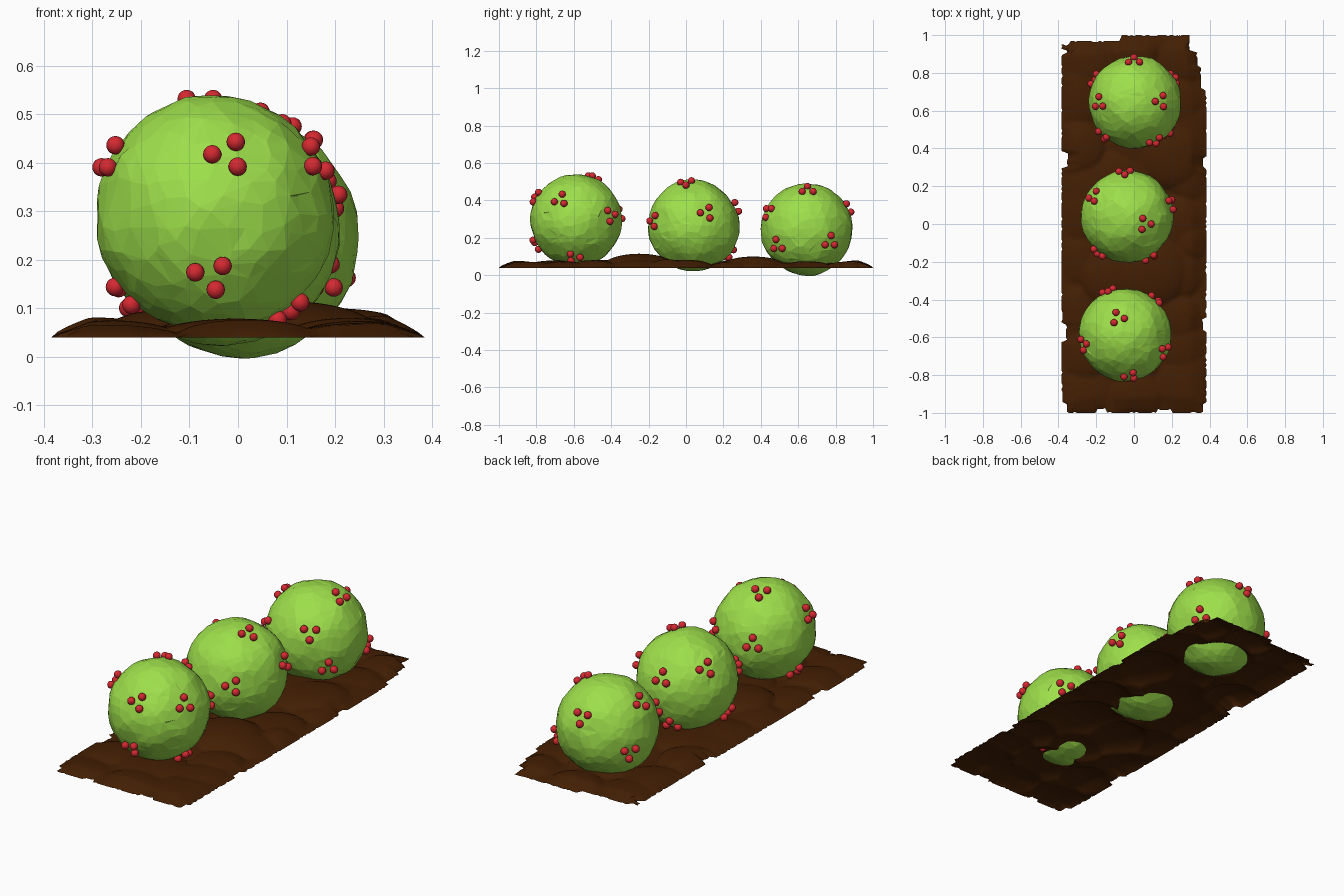
import bpy, bmesh, math, random
from mathutils import Vector, noise

random.seed(7)
if "Cube" in bpy.data.objects:
    bpy.data.objects.remove(bpy.data.objects["Cube"])


def material(name, rgb):
    m = bpy.data.materials.new(name)
    m.use_nodes = True
    m.diffuse_color = (*rgb, 1)
    bsdf = m.node_tree.nodes["Principled BSDF"]
    bsdf.inputs["Base Color"].default_value = (*rgb, 1)
    bsdf.inputs["Roughness"].default_value = 0.8
    return m


LEAF = material("leaf green", (0.34, 0.74, 0.07))
BERRY = material("berry red", (0.66, 0.022, 0.03))
SOIL = material("soil brown", (0.056, 0.0135, 0.001))


def add_object(name, bm, mat, smooth):
    mesh = bpy.data.meshes.new(name)
    bm.to_mesh(mesh)
    bm.free()
    mesh.materials.append(mat)
    for p in mesh.polygons:
        p.use_smooth = smooth
    ob = bpy.data.objects.new(name, mesh)
    bpy.context.collection.objects.link(ob)
    return ob


# Soil bed: an open sheet of overlapping low mounds with a ragged border
HALF_X, HALF_Y, BASE = 0.385, 1.0, 0.04
NX, NY = 60, 150
mounds = []
for i in range(3):
    for j in range(9):
        mounds.append((-0.26 + 0.26 * i + random.uniform(-0.05, 0.05),
                       -0.9 + 0.225 * j + random.uniform(-0.06, 0.06),
                       random.uniform(0.13, 0.18), random.uniform(0.025, 0.045)))
mounds += [(0.1, -0.25, 0.2, 0.075), (-0.12, -0.28, 0.17, 0.06),
           (0.2, 0.36, 0.18, 0.06), (0.3, -0.1, 0.1, 0.045)]


def soil_height(x, y, edge):
    """Tallest mound at a point, fading to the base at the border."""
    h = 0.008
    for mx, my, r, top in mounds:
        d = ((x - mx) ** 2 + (y - my) ** 2) / r ** 2
        if d < 1:
            h = max(h, top * math.sqrt(1 - d))
    return BASE + h * min(1, edge / 0.08) ** 0.6


def ragged(count, half, notches):
    """Inward offsets along one side: notches (start, end, depth) plus small nicks."""
    out = []
    for k in range(count + 1):
        t = -half + 2 * half * k / count
        depth = sum(d for a, b, d in notches if a <= t <= b)
        out.append(depth + random.choice((0, 0, 0, 0.006)))
    return out


left = ragged(NY, HALF_Y, [(-1, -0.95, 0.03), (-0.62, -0.53, 0.025), (0.3, 0.38, 0.03), (0.94, 0.96, 0.03)])
right = ragged(NY, HALF_Y, [(-1, -0.96, 0.02), (-0.57, -0.5, 0.02), (0.3, 0.36, 0.02),
                            (0.71, 0.83, 0.03), (0.83, 1, 0.05), (0.91, 1, 0.04)])
front = ragged(NX, HALF_X, [(-0.2, -0.15, 0.02), (0.12, 0.2, 0.015)])
back = ragged(NX, HALF_X, [(-0.385, -0.07, 0.03), (-0.385, -0.34, 0.02)])

bm = bmesh.new()
rows = []
for j in range(NY + 1):
    row = []
    for i in range(NX + 1):
        u, v = i / NX, j / NY
        x = -HALF_X + 2 * HALF_X * u
        y = -HALF_Y + 2 * HALF_Y * v
        edge = min(HALF_X - abs(x), HALF_Y - abs(y))
        # Pull only the border strip inwards
        x += left[j] * max(0, 1 - u * 5) - right[j] * max(0, 1 - (1 - u) * 5)
        y += front[i] * max(0, 1 - v * 8) - back[i] * max(0, 1 - (1 - v) * 8)
        row.append(bm.verts.new((x, y, soil_height(x, y, max(0, edge)))))
    rows.append(row)
for a, b in zip(rows, rows[1:]):
    for i in range(NX):
        bm.faces.new((a[i], a[i + 1], b[i + 1], b[i]))
add_object("soil_bed", bm, SOIL, True)


# Bushes: lumpy faceted balls with irregular triangles
RADIUS = 0.245


def bush(name, center, seed):
    bm = bmesh.new()
    bmesh.ops.create_icosphere(bm, subdivisions=4, radius=1)
    for v in bm.verts:
        n = v.co.normalized()
        lump = noise.noise(n * 2.5 + Vector((seed * 5, 0, 0)))
        jitter = Vector([random.uniform(-0.04, 0.04) for _ in range(3)])
        v.co = (n + jitter).normalized() * RADIUS * (1 + 0.03 * lump + random.uniform(-0.005, 0.005))
    ob = add_object(name, bm, LEAF, False)
    ob.location = center
    mod = ob.modifiers.new("facets", "DECIMATE")
    mod.ratio = 0.6


# Berries: groups of three round a point on the bush surface
def berries(name, center, spots):
    bm = bmesh.new()
    for x, y, z, spin in spots:
        n = (Vector((x, y, z)) - Vector(center)).normalized()
        # Spin is measured from level, turning towards the top
        side = Vector((0, 0, 1)).cross(n).normalized()
        up = n.cross(side)
        for k in range(3):
            a = math.radians(spin + 120 * k)
            d = n * RADIUS + (side * math.cos(a) + up * math.sin(a)) * 0.033
            pos = Vector(center) + d.normalized() * (RADIUS + 0.009)
            made = bmesh.ops.create_uvsphere(bm, u_segments=16, v_segments=10, radius=0.019)
            bmesh.ops.translate(bm, verts=made["verts"], vec=pos)
    add_object(name, bm, BERRY, True)


BUSHES = {
    "front": ((-0.048, -0.588, 0.293), [
        (-0.02, -0.8, 0.415, 60), (-0.055, -0.8, 0.17, 45), (-0.275, -0.64, 0.41, 90),
        (-0.085, -0.495, 0.53, 30), (0.155, -0.67, 0.4, 80), (0.12, -0.4, 0.32, 10),
        (-0.14, -0.35, 0.32, 90), (0.11, -0.6, 0.09, 0), (-0.23, -0.58, 0.12, 90)]),
    "middle": ((-0.035, 0.04, 0.265), [
        (0.06, 0, 0.495, 50), (0.2, 0.11, 0.335, 60), (-0.05, 0.28, 0.36, 90),
        (0.09, -0.175, 0.29, 60), (-0.18, -0.14, 0.3, 30), (-0.075, 0.22, 0.12, 90),
        (-0.21, 0.14, 0.4, 60), (-0.22, -0.02, 0.12, 90)]),
    "back": ((0.005, 0.645, 0.245), [
        (0.14, 0.65, 0.455, 90), (-0.18, 0.64, 0.405, 60), (0.11, 0.44, 0.34, 30),
        (-0.16, 0.47, 0.3, 60), (0.18, 0.49, 0.16, 90), (0.21, 0.77, 0.18, 90),
        (0, 0.87, 0.37, 30), (-0.2, 0.76, 0.2, 30)]),
}
for seed, (place, (center, spots)) in enumerate(BUSHES.items()):
    bush(place + "_bush", center, seed)
    berries(place + "_berries", center, spots)
